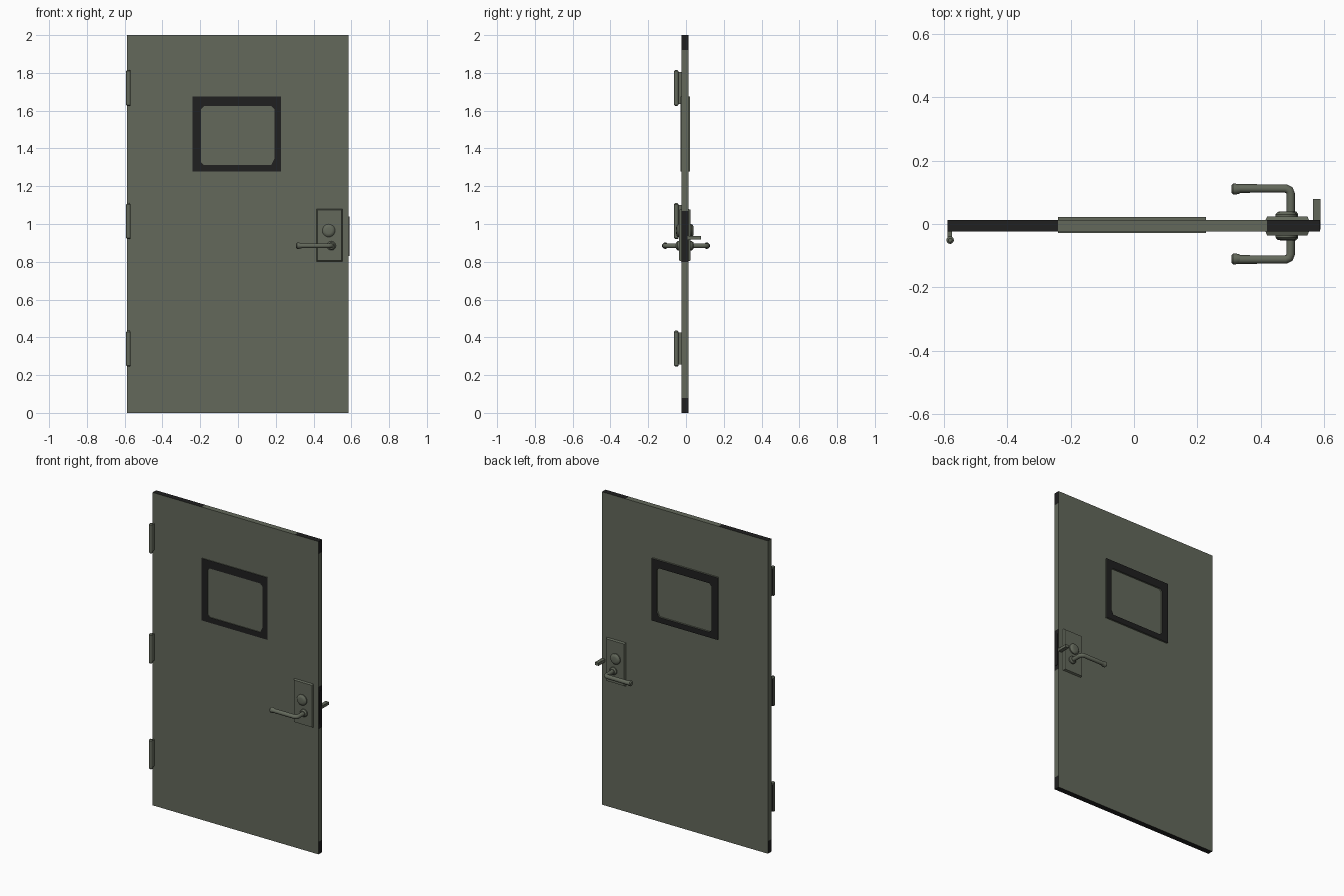
import bpy, bmesh, math
from mathutils import Vector

if "Cube" in bpy.data.objects:
    bpy.data.objects.remove(bpy.data.objects["Cube"], do_unlink=True)


def material(name, rgb):
    m = bpy.data.materials.new(name)
    m.use_nodes = True
    m.diffuse_color = (*rgb, 1)
    bsdf = next(n for n in m.node_tree.nodes if n.type == "BSDF_PRINCIPLED")
    bsdf.inputs["Base Color"].default_value = (*rgb, 1)
    return m


green = material("olive green paint", (0.125, 0.14, 0.105))
black = material("black rubber", (0.014, 0.014, 0.014))

FRONT, BACK = -0.024, 0.012


def finish(name, bm, rule=None, smooth=False):
    """Turn a bmesh into an object; faces matching the rule become black."""
    bmesh.ops.recalc_face_normals(bm, faces=bm.faces)
    for f in bm.faces:
        f.material_index = int(bool(rule and rule(f.normal, f.calc_center_median())))
    me = bpy.data.meshes.new(name)
    bm.to_mesh(me)
    bm.free()
    me.materials.append(green)
    me.materials.append(black)
    ob = bpy.data.objects.new(name, me)
    bpy.context.collection.objects.link(ob)
    if smooth:
        bpy.ops.object.select_all(action="DESELECT")
        ob.select_set(True)
        bpy.context.view_layer.objects.active = ob
        bpy.ops.object.shade_smooth_by_angle(angle=math.radians(40))
    return ob


def box_mesh(lo, hi):
    bm = bmesh.new()
    bmesh.ops.create_cube(bm, size=1)
    lo, hi = Vector(lo), Vector(hi)
    for v in bm.verts:
        v.co = Vector(l + (c + 0.5) * (h - l) for c, l, h in zip(v.co, lo, hi))
    return bm


def lathe(name, origin, axis, profile, sides=20):
    """Revolve (radius, distance) pairs along an axis."""
    bm = bmesh.new()
    turn = Vector((0, 0, 1)).rotation_difference(Vector(axis))
    rings = []
    for r, d in profile:
        pts = [Vector((r * math.cos(a), r * math.sin(a), d))
               for a in (i * math.tau / sides for i in range(sides))]
        rings.append([bm.verts.new(Vector(origin) + turn @ p) for p in pts])
    for a, b in zip(rings, rings[1:]):
        for i in range(sides):
            j = (i + 1) % sides
            bm.faces.new((a[i], a[j], b[j], b[i]))
    bm.faces.new(rings[0])
    bm.faces.new(rings[-1])
    return finish(name, bm, smooth=True)


# Door slab, cut so that parts of its thin edges can be black
bm = box_mesh((-0.588, FRONT, 0), (0.586, BACK, 2))
cuts = [((0, 0, z), (0, 0, 1)) for z in (0.08, 0.8, 1.07, 1.92)]
cuts += [((x, 0, 0), (1, 0, 0)) for x in (-0.24, 0.42)]
for co, no in cuts:
    bmesh.ops.bisect_plane(bm, geom=bm.verts[:] + bm.edges[:] + bm.faces[:],
                           plane_co=co, plane_no=no)


def slab_black(n, c):
    if n.z > 0.5:
        return c.x < -0.24 or c.x > 0.42
    if n.x > 0.5:
        return c.z > 1.92 or c.z < 0.08 or 0.8 < c.z < 1.07
    if n.x < -0.5:
        return c.z < 0.08
    return n.z < -0.5


finish("door_slab", bm, slab_black)


# Window surrounds: a raised ring with a chamfered opening
def window_ring(name, y0, y1):
    bm = bmesh.new()
    x0, x1, z0, z1 = -0.24, 0.227, 1.277, 1.675
    a0, a1, b0, b1, c = -0.196, 0.192, 1.312, 1.624, 0.016
    outer = [(x0, z0), (x0, z0), (x1, z0), (x1, z0),
             (x1, z1), (x1, z1), (x0, z1), (x0, z1)]
    inner = [(a0, b0 + c), (a0 + c, b0), (a1 - c, b0), (a1, b0 + c * 2),
             (a1, b1 - c), (a1 - c, b1), (a0 + c, b1), (a0, b1 - c)]
    loops = [[bm.verts.new((x, y, z)) for x, z in loop]
             for loop, y in ((outer, y0), (outer, y1), (inner, y1), (inner, y0))]
    for k in range(4):
        p, q = loops[k], loops[(k + 1) % 4]
        for i in range(8):
            j = (i + 1) % 8
            bm.faces.new((p[i], p[j], q[j], q[i]))
    bmesh.ops.remove_doubles(bm, verts=bm.verts, dist=1e-5)
    finish(name, bm, lambda n, c: abs(n.y) > 0.5)


window_ring("window_frame_front", FRONT, FRONT - 0.004)
window_ring("window_frame_back", BACK, BACK + 0.01)

# Hinges: leaf against the door plus a capped barrel
for label, z in (("bottom", 0.34), ("middle", 1.015), ("top", 1.72)):
    bm = box_mesh((-0.589, -0.045, z - 0.085), (-0.574, FRONT, z + 0.085))
    finish(f"{label}_hinge_leaf", bm, lambda n, c: n.x < -0.5)
    h = 0.095
    lathe(f"{label}_hinge_barrel", (-0.58, -0.051, z), (0, 0, 1),
          [(0.006, -h), (0.012, 0.006 - h), (0.012, h - 0.006), (0.006, h)], 12)

# Lock sets on both faces
for side, s, face in (("front", -1, FRONT), ("back", 1, BACK)):
    out = face + s * 0.012
    bm = box_mesh((0.415, min(face, out), 0.802), (0.552, max(face, out), 1.08))
    rim = [v for v in bm.verts if abs(v.co.y - out) < 1e-4]
    mid = Vector((0.4835, out, 0.941))
    for v in rim:
        d = v.co - mid
        v.co -= Vector((math.copysign(0.005, d.x), 0, math.copysign(0.005, d.z)))
    finish(f"{side}_lock_plate", bm)

    lathe(f"{side}_lock_cylinder", (0.48, out, 0.965), (0, s, 0),
          [(0.034, 0), (0.034, 0.006), (0.027, 0.014), (0.016, 0.016)])
    lathe(f"{side}_handle_collar", (0.494, out, 0.885), (0, s, 0),
          [(0.024, 0), (0.024, 0.008), (0.017, 0.016)])

    # Lever swept along a bent path
    cu = bpy.data.curves.new(f"{side}_lever_path", "CURVE")
    cu.dimensions = "3D"
    cu.bevel_depth = 0.0135
    cu.bevel_resolution = 3
    cu.use_fill_caps = True
    path = [(0.494, out), (0.494, s * 0.095), (0.49, s * 0.107),
            (0.478, s * 0.112), (0.32, s * 0.112)]
    sp = cu.splines.new("POLY")
    sp.points.add(len(path) - 1)
    for p, (x, y) in zip(sp.points, path):
        p.co = (x, y, 0.885, 1)
    lever = bpy.data.objects.new(f"{side}_lever", cu)
    bpy.context.collection.objects.link(lever)
    bpy.ops.object.select_all(action="DESELECT")
    lever.select_set(True)
    bpy.context.view_layer.objects.active = lever
    bpy.ops.object.convert(target="MESH")
    lever = bpy.context.object
    lever.data.materials.clear()
    lever.data.materials.append(green)
    bpy.ops.object.shade_smooth_by_angle(angle=math.radians(50))
    lathe(f"{side}_lever_tip", (0.335, s * 0.11, 0.885), (-1, 0, 0),
          [(0.0135, 0), (0.017, 0.014), (0.017, 0.022), (0.011, 0.028)], 16)

# Latch tongue and its faceplate on the free edge
finish("latch_faceplate", box_mesh((0.58, -0.018, 0.83), (0.589, 0.007, 1.04)),
       lambda n, c: True)
finish("latch_tongue", box_mesh((0.564, -0.005, 0.918), (0.588, 0.079, 0.936)))
